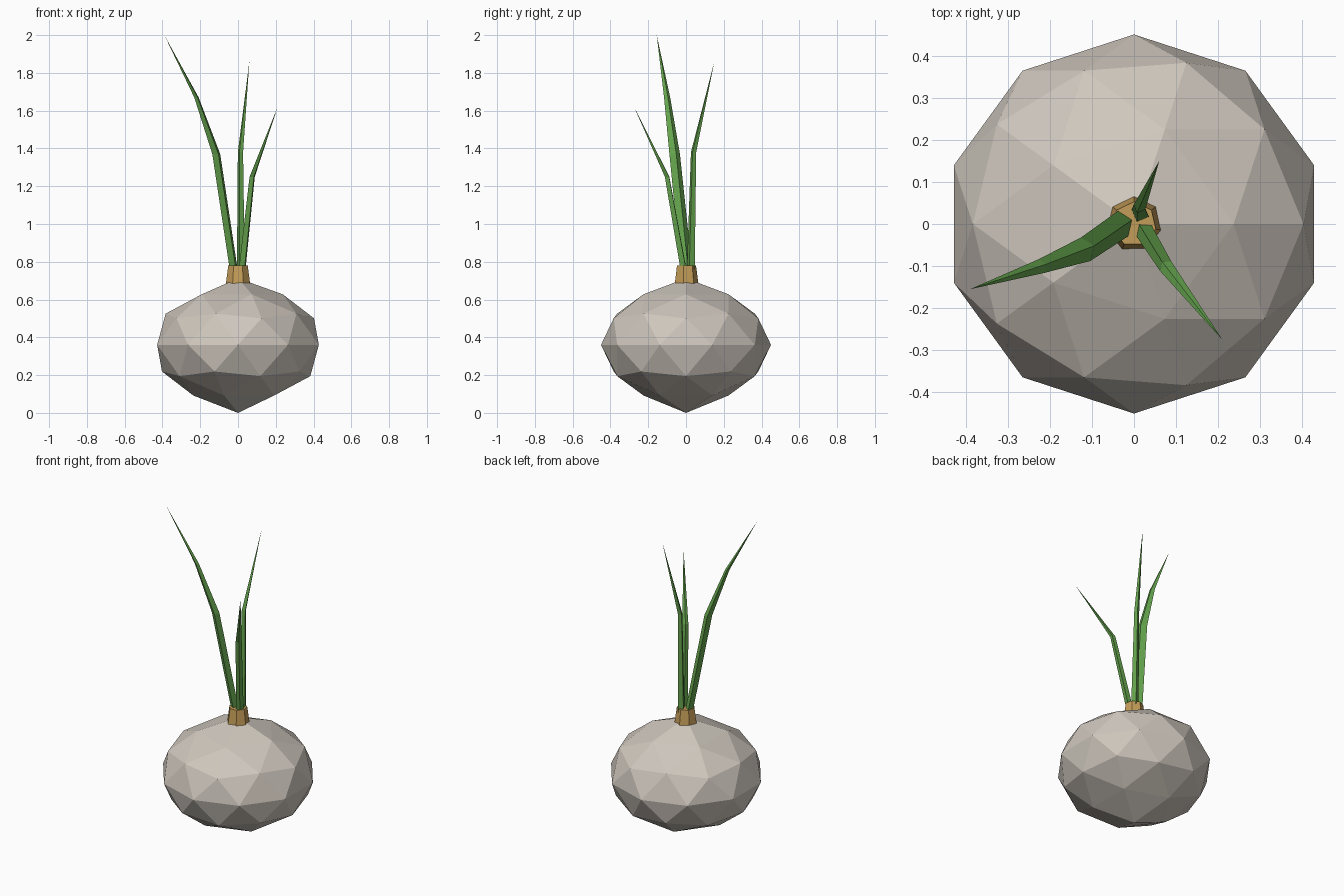
import bpy, bmesh, math
from mathutils import Vector

if "Cube" in bpy.data.objects:
    bpy.data.objects.remove(bpy.data.objects["Cube"])


def material(name, rgb):
    m = bpy.data.materials.new(name)
    m.diffuse_color = (*rgb, 1)
    m.use_nodes = True
    m.node_tree.nodes["Principled BSDF"].inputs["Base Color"].default_value = m.diffuse_color
    return m


SKIN = material("pale skin", (0.62, 0.57, 0.51))
NECK = material("tan neck", (0.56, 0.34, 0.10))
LEAF = material("leaf green", (0.13, 0.37, 0.075))


def finish(bm, name, mat):
    bmesh.ops.recalc_face_normals(bm, faces=bm.faces)
    me = bpy.data.meshes.new(name)
    bm.to_mesh(me)
    bm.free()
    me.materials.append(mat)
    ob = bpy.data.objects.new(name, me)
    bpy.context.collection.objects.link(ob)


# Bulb: squashed icosphere with both poles pulled out a little
bm = bmesh.new()
bmesh.ops.create_icosphere(bm, subdivisions=2, radius=1)
for v in bm.verts:
    pull = 1.12 if abs(v.co.z) > 0.95 else 1
    v.co = (v.co.x * 0.45, v.co.y * 0.45, 0.36 + 0.315 * v.co.z * pull)
low = min(v.co.z for v in bm.verts)
for v in bm.verts:
    if v.co.z == low:
        v.co.z = 0
finish(bm, "bulb", SKIN)

# Neck: short tapered collar
bm = bmesh.new()
bmesh.ops.create_cone(bm, cap_ends=True, segments=7, radius1=0.07, radius2=0.053, depth=0.13)
for v in bm.verts:
    v.co.z += 0.715
finish(bm, "neck", NECK)


# Leaves: diamond section swept through rings of (centre, width, thickness), closed to a point
def leaf(name, rings, tip):
    bm = bmesh.new()
    tip = Vector(tip)
    out = Vector((tip.x, tip.y, 0)).normalized()
    side = Vector((-out.y, out.x, 0))
    loops = []
    for c, w, t in rings:
        c = Vector(c)
        loops.append([bm.verts.new(c + d) for d in
                      (side * w / 2, out * t / 2, -side * w / 2, -out * t / 2)])
    bm.faces.new(loops[0])
    for a, b in zip(loops, loops[1:]):
        for i in range(4):
            j = (i + 1) % 4
            bm.faces.new((a[i], a[j], b[j], b[i]))
    end = bm.verts.new(tip)
    for i in range(4):
        bm.faces.new((loops[-1][i], loops[-1][(i + 1) % 4], end))
    finish(bm, name, LEAF)


leaf("tall_leaf", [((-0.02, 0.005, 0.74), 0.065, 0.045),
                   ((-0.115, -0.06, 1.37), 0.06, 0.045),
                   ((-0.22, -0.10, 1.67), 0.035, 0.025)], (-0.39, -0.155, 2.0))
leaf("middle_leaf", [((0.015, 0.025, 0.74), 0.045, 0.045),
                     ((0.013, 0.04, 1.38), 0.03, 0.03)], (0.06, 0.15, 1.86))
leaf("short_leaf", [((0.02, -0.01, 0.74), 0.045, 0.04),
                    ((0.075, -0.10, 1.25), 0.035, 0.03)], (0.21, -0.275, 1.62))
